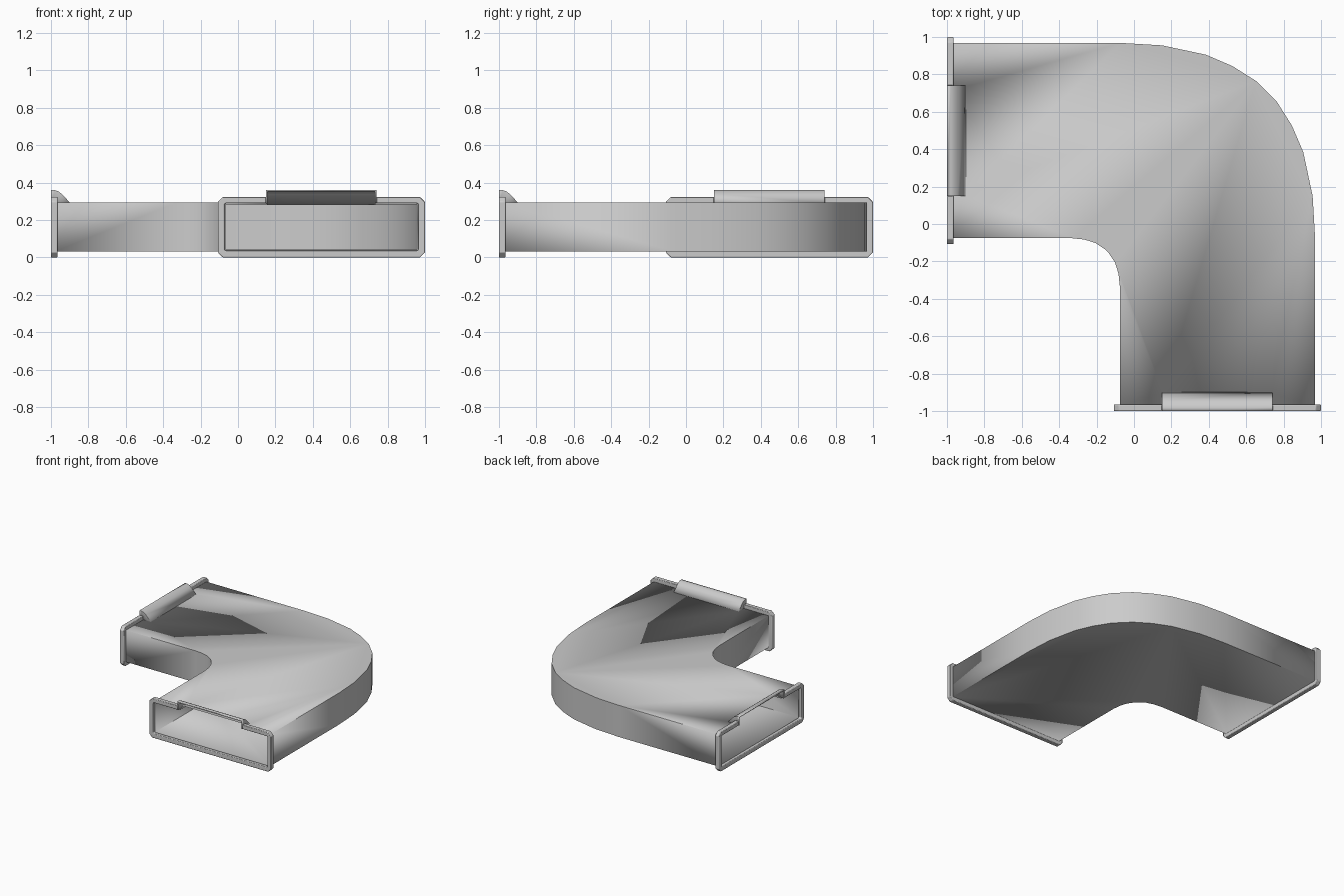
import bpy, bmesh, math

if "Cube" in bpy.data.objects:
    bpy.data.objects.remove(bpy.data.objects["Cube"])

Z0, Z1 = 0.033, 0.293          # body floor and roof
GAP = (0.15, 0.74)             # hood span across each opening
WALL = 0.01


def finish(name, bm, thickness=0.0, bevel=0.0, angle=35):
    bmesh.ops.remove_doubles(bm, verts=bm.verts, dist=1e-5)
    bmesh.ops.recalc_face_normals(bm, faces=bm.faces)
    me = bpy.data.meshes.new(name)
    bm.to_mesh(me)
    bm.free()
    ob = bpy.data.objects.new(name, me)
    bpy.context.collection.objects.link(ob)
    if thickness:
        m = ob.modifiers.new("wall", 'SOLIDIFY')
        m.thickness = thickness
        m.offset = -1
        m.use_even_offset = True
    if bevel:
        m = ob.modifiers.new("round", 'BEVEL')
        m.width = bevel
        m.segments = 2
        m.limit_method = 'ANGLE'
    bpy.ops.object.select_all(action='DESELECT')
    bpy.context.view_layer.objects.active = ob
    ob.select_set(True)
    bpy.ops.object.shade_smooth_by_angle(angle=math.radians(angle))
    return ob


def place(side, u, d, z):
    """u runs across an opening, d runs inward from its end plane."""
    return (-1 + d, u, z) if side == "left" else (u, -1 + d, z)


def mirrored(half):
    return half + [(y, x) for x, y in reversed(half)]


# Hollow elbow body: outer and inner bends are symmetric about y = x
outer = mirrored([(-0.975, 0.968), (-0.07, 0.968), (0.15, 0.955), (0.385, 0.905),
                  (0.525, 0.845), (0.652, 0.765)])
inner = mirrored([(-0.975, -0.076), (-0.33, -0.076), (-0.265, -0.083),
                  (-0.205, -0.102), (-0.157, -0.134)])
n0, n1 = GAP[0] + 0.008, GAP[1] - 0.008
notch_half = [(n1, 0.025), (n1, 0.095), (n0, 0.095), (n0, 0.025)]
front_notch = [place("front", u, d, 0)[:2] for u, d in notch_half]
left_notch = [place("left", u, d, 0)[:2] for u, d in reversed(notch_half)]

bm = bmesh.new()
roof = outer + front_notch + inner[::-1] + left_notch
bm.faces.new([bm.verts.new((x, y, Z1)) for x, y in roof])
bm.faces.new([bm.verts.new((x, y, Z0)) for x, y in outer + inner[::-1]])
for path in (outer, inner):
    for a, b in zip(path, path[1:]):
        bm.faces.new([bm.verts.new(p) for p in
                      ((*a, Z0), (*b, Z0), (*b, Z1), (*a, Z1))])
finish("elbow_body", bm, thickness=WALL)


def c_path(lo, hi, bottom, top, c):
    """Chamfered rectangle, open along the top where the hood sits."""
    return [(GAP[0], top), (lo + c, top), (lo, top - c), (lo, bottom + c),
            (lo + c, bottom), (hi - c, bottom), (hi, bottom + c),
            (hi, top - c), (hi - c, top), (GAP[1], top)]


def flange(side):
    out = c_path(-0.107, 0.999, 0.0, 0.324, 0.026)
    inn = c_path(-0.073, 0.965, 0.036, 0.290, 0.006)
    bm = bmesh.new()
    rings = []
    for o, i in zip(out, inn):
        rings.append([bm.verts.new(place(side, u, d, z)) for (u, z), d in
                      ((o, 0), (o, 0.035), (i, 0.035), (i, 0))])
    for a, b in zip(rings, rings[1:]):
        for k in range(4):
            bm.faces.new((a[k], a[(k + 1) % 4], b[(k + 1) % 4], b[k]))
    bm.faces.new(rings[0])
    bm.faces.new(rings[-1])
    finish(side + "_flange", bm, bevel=0.006)


def hood(side):
    # Curved shell over the notch, open towards the opening and below
    prof = [(0, 0.36), (0.02, 0.36), (0.038, 0.354), (0.055, 0.342),
            (0.105, Z1 - 0.003)]
    bm = bmesh.new()
    rows = [[bm.verts.new(place(side, u, d, z)) for d, z in prof] for u in GAP]
    for k in range(len(prof) - 1):
        bm.faces.new((rows[0][k], rows[0][k + 1], rows[1][k + 1], rows[1][k]))
    for u, row in zip(GAP, rows):
        bm.faces.new(row + [bm.verts.new(place(side, u, 0, Z1 - 0.003))])
    finish(side + "_hood", bm, thickness=0.008)


for side in ("left", "front"):
    flange(side)
    hood(side)
